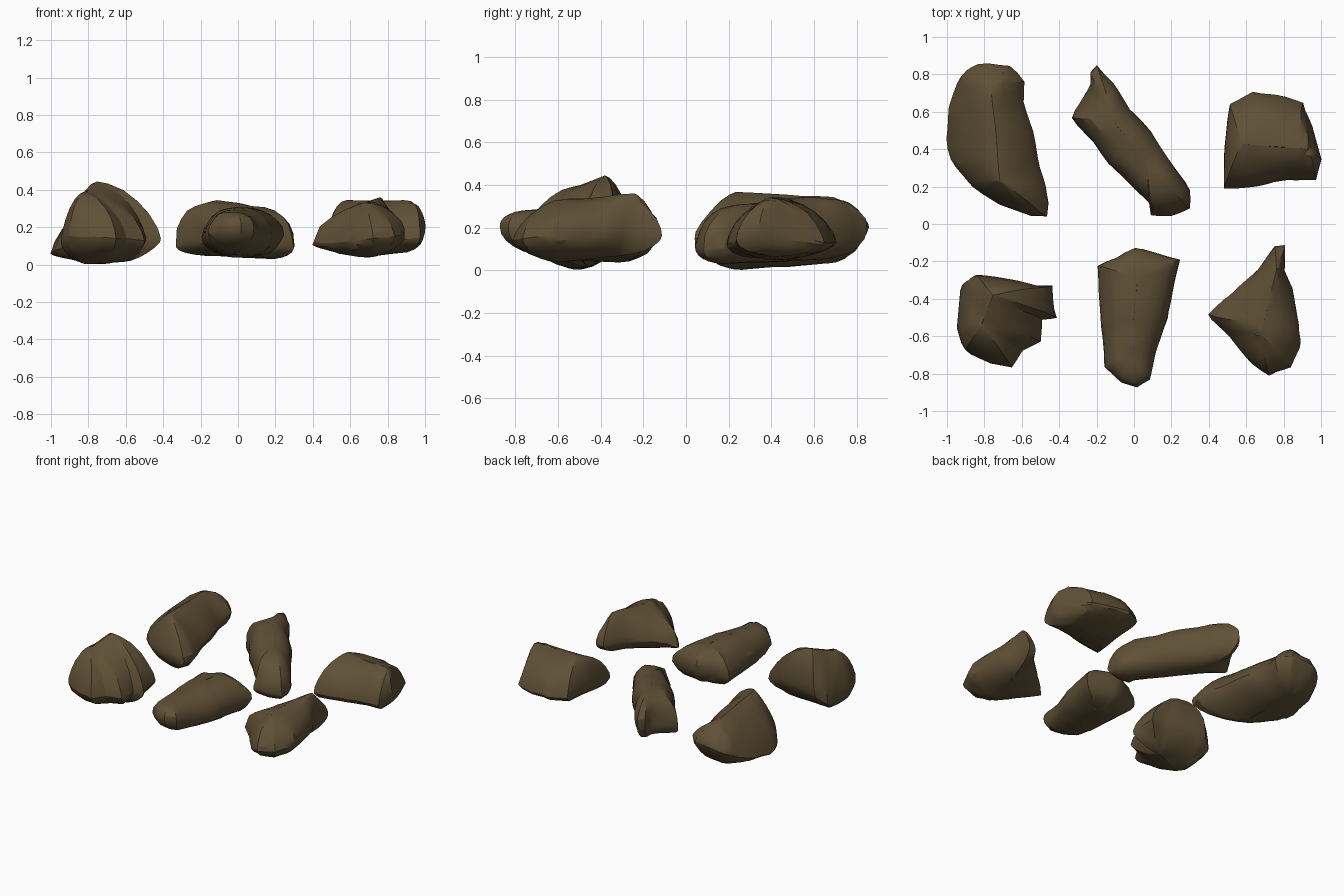
import bpy, bmesh, math, random
from mathutils import Vector, noise

if "Cube" in bpy.data.objects:
    bpy.data.objects.remove(bpy.data.objects["Cube"])

mat = bpy.data.materials.new("dark brown stone")
mat.diffuse_color = (0.115, 0.08, 0.037, 1)
mat.use_nodes = True
mat.node_tree.nodes["Principled BSDF"].inputs["Base Color"].default_value = mat.diffuse_color


def resample(pts, n):
    """Evenly spaced points along a closed outline."""
    pts = [Vector(p) for p in pts]
    segs = list(zip(pts, pts[1:] + pts[:1]))
    total = sum((b - a).length for a, b in segs)
    out = []
    for a, b in segs:
        k = max(1, round((b - a).length / total * n))
        out += [a.lerp(b, i / k) for i in range(k)]
    return out


def rock(name, outline, top, bottom, slope_top=1.2, slope_bottom=1.2, chips=9, seed=1):
    """Loft from an outline (x, y, z of the widest line) to a crest above and a keel below.
    Slope 1 gives a rounded section, 2 a straight-sided wedge."""
    rnd = random.Random(seed)
    rim = resample(outline, 44)
    cx = sum(rim, Vector()) / len(rim)

    def core(p, line):
        a, b = Vector(line[0]), Vector(line[1])
        d = (b - a).xy
        t = max(0, min(1, (p - a).xy.dot(d) / d.length_squared))
        return a.lerp(b, t)

    bm = bmesh.new()
    rings = []
    for k in range(-6, 7):
        s = k / 6
        e = slope_top if s > 0 else slope_bottom
        ang = abs(s) * math.pi / 2
        inset = 1 - max(0, math.cos(ang)) ** e * 0.98
        rise = math.sin(ang) ** e if s else 0
        ring = []
        for p in rim:
            c = core(p, top if s > 0 else bottom)
            q = p.lerp(c, inset)
            q.z = p.z + (c.z - p.z) * rise
            ring.append(bm.verts.new(q))
        rings.append(ring)
    n = len(rim)
    for r0, r1 in zip(rings, rings[1:]):
        for i in range(n):
            j = (i + 1) % n
            bm.faces.new((r0[i], r0[j], r1[j], r1[i]))
    bm.faces.new(rings[0][::-1])
    bm.faces.new(rings[-1])
    bmesh.ops.remove_doubles(bm, verts=bm.verts, dist=0.004)

    # gentle lumps
    for v in bm.verts:
        v.co += noise.noise_vector(v.co * 5 + Vector((seed * 7, 0, 0))) * 0.01

    # flat chipped facets: press vertices back on to random planes
    for k in range(chips):
        d = Vector((rnd.gauss(0, 1), rnd.gauss(0, 1), rnd.gauss(0, .8))).normalized()
        far = max(v.co.dot(d) for v in bm.verts)
        cut = far - rnd.uniform(0.006, 0.016)
        for v in bm.verts:
            over = v.co.dot(d) - cut
            if over > 0:
                v.co -= d * over

    # stepped cracks: shift everything on one side of a plane a little inward
    for k in range(2):
        d = Vector((rnd.gauss(0, 1), rnd.gauss(0, 1), rnd.gauss(0, .5))).normalized()
        off = cx.dot(d) + rnd.uniform(0.03, 0.12)
        for v in bm.verts:
            if v.co.dot(d) > off:
                v.co += (cx - v.co) * 0.025

    bmesh.ops.triangulate(bm, faces=bm.faces)
    bmesh.ops.recalc_face_normals(bm, faces=bm.faces)
    me = bpy.data.meshes.new(name)
    bm.to_mesh(me)
    bm.free()
    me.materials.append(mat)
    ob = bpy.data.objects.new(name, me)
    bpy.context.collection.objects.link(ob)
    bpy.context.view_layer.objects.active = ob
    ob.select_set(True)
    bpy.ops.object.shade_smooth_by_angle(angle=math.radians(26))
    ob.select_set(False)


# long boulder, back left
rock("back_left_rock",
     [(-1, .33, .07), (-.87, .19, .11), (-.72, .1, .14), (-.55, .04, .16), (-.46, .03, .15),
      (-.43, .1, .15), (-.49, .3, .16), (-.53, .5, .17), (-.58, .66, .18), (-.58, .77, .2),
      (-.66, .87, .21), (-.84, .89, .2), (-.94, .81, .15), (-1, .63, .09), (-1.02, .45, .06)],
     [(-.72, .23, .37), (-.76, .75, .35)], [(-.75, .26, .0), (-.78, .68, .03)], 1.5, 1.2, 8, 3)

# slanted slab, back middle
rock("back_middle_rock",
     [(-.2, .87, .19), (-.11, .77, .19), (-.02, .62, .18), (.09, .5, .17), (.19, .35, .15),
      (.31, .18, .1), (.31, .08, .1), (.2, .04, .11), (.09, .04, .12), (.08, .11, .13),
      (0, .18, .15), (-.14, .32, .16), (-.23, .44, .14), (-.35, .57, .11), (-.29, .65, .14),
      (-.24, .76, .18), (-.24, .83, .19)],
     [(-.12, .56, .36), (.08, .3, .32)], [(-.12, .56, .05), (.16, .18, .03)], .85, .95, 6, 5)

# tented block, back right
rock("back_right_rock",
     [(.47, .18, .12), (.66, .2, .13), (.83, .23, .13), (.99, .22, .15), (1.02, .34, .2),
      (.97, .53, .16), (.91, .66, .13), (.77, .71, .13), (.63, .71, .13), (.51, .65, .13),
      (.48, .42, .16)],
     [(.58, .43, .34), (.95, .4, .34)], [(.6, .42, .05), (.92, .42, .06)], 1.2, 1.1, 6, 8)

# tall lump, front left
rock("front_left_rock",
     [(-.93, -.31, .12), (-.86, -.25, .18), (-.63, -.29, .2), (-.52, -.32, .18), (-.42, -.32, .16),
      (-.4, -.5, .14), (-.49, -.51, .14), (-.5, -.63, .13), (-.6, -.68, .14), (-.65, -.77, .14),
      (-.76, -.75, .15), (-.91, -.68, .15), (-.95, -.56, .12)],
     [(-.82, -.54, .39), (-.75, -.38, .45)], [(-.8, -.52, .0), (-.6, -.46, .01)], 1.25, 1.3, 6, 11)

# tapered wedge, front middle
rock("front_middle_rock",
     [(-.2, -.22, .15), (-.1, -.17, .17), (0, -.11, .18), (.12, -.14, .18), (.26, -.18, .16),
      (.21, -.42, .15), (.13, -.68, .16), (.09, -.85, .2), (.02, -.89, .21), (-.07, -.86, .2),
      (-.17, -.77, .17), (-.18, -.5, .15)],
     [(.02, -.28, .31), (-.03, -.73, .29)], [(.02, -.32, .03), (-.02, -.65, .06)], .9, 1.0, 6, 14)

# pointed shard, front right
rock("front_right_rock",
     [(.37, -.48, .12), (.54, -.35, .16), (.66, -.24, .17), (.75, -.12, .16), (.81, -.11, .16),
      (.81, -.25, .18), (.85, -.34, .19), (.89, -.5, .18), (.91, -.63, .17), (.84, -.78, .15),
      (.72, -.82, .14), (.63, -.76, .13), (.5, -.6, .11)],
     [(.76, -.24, .36), (.68, -.6, .33)], [(.74, -.36, .06), (.7, -.6, .03)], 1.3, 1.2, 6, 17)
